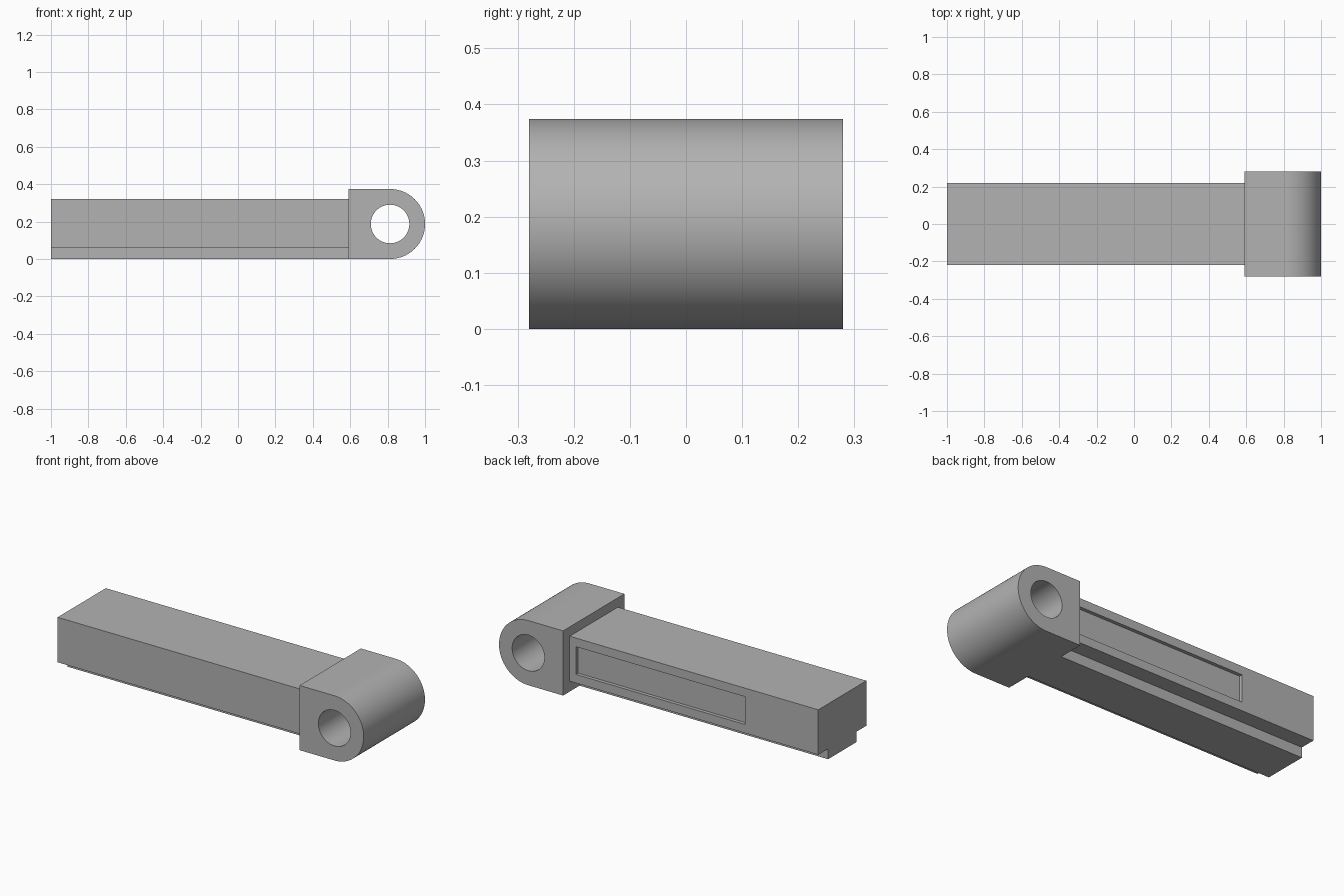
import bpy
import bmesh
from math import cos, sin, pi
from mathutils import Vector

cube = bpy.data.objects.get("Cube")
if cube:
    bpy.data.objects.remove(cube, do_unlink=True)

GREY = (0.45, 0.45, 0.45, 1)
metal = bpy.data.materials.new("plain grey")
metal.use_nodes = True
metal.diffuse_color = GREY
metal.node_tree.nodes["Principled BSDF"].inputs["Base Color"].default_value = GREY


def prism(name, points, sweep):
    """Closed profile swept along a vector."""
    bm = bmesh.new()
    face = bm.faces.new([bm.verts.new(p) for p in points])
    new = bmesh.ops.extrude_face_region(bm, geom=[face])["geom"]
    verts = [v for v in new if isinstance(v, bmesh.types.BMVert)]
    bmesh.ops.translate(bm, verts=verts, vec=Vector(sweep))
    bmesh.ops.recalc_face_normals(bm, faces=bm.faces)
    mesh = bpy.data.meshes.new(name)
    bm.to_mesh(mesh)
    bm.free()
    mesh.materials.append(metal)
    obj = bpy.data.objects.new(name, mesh)
    bpy.context.collection.objects.link(obj)
    return obj


def cut(obj, cutter):
    """Subtract the cutter, then remove it."""
    mod = obj.modifiers.new("cut", "BOOLEAN")
    mod.operation = "DIFFERENCE"
    mod.solver = "EXACT"
    mod.object = cutter
    bpy.context.view_layer.objects.active = obj
    bpy.ops.object.modifier_apply(modifier=mod.name)
    bpy.data.objects.remove(cutter, do_unlink=True)


def arc(radius, start, end, steps, y):
    """Arc around the pivot axis, in the xz plane."""
    angles = [start + (end - start) * i / steps for i in range(steps + 1)]
    return [(PIVOT_X + radius * cos(a), y, RADIUS + radius * sin(a)) for a in angles]


RADIUS = 0.187
PIVOT_X = 1 - RADIUS
JOINT_X = 0.59
HALF_W = 0.28

# Bar with a narrower guide rail beneath it
half = [(0.13, 0), (0.13, 0.06), (0.22, 0.06), (0.22, 0.32)]
section = half + [(-y, z) for y, z in reversed(half)]
bar = prism("bar", [(-1, y, z) for y, z in section], (1 + JOINT_X, 0, 0))

# Shallow rectangular recess on the back of the bar
recess = [(-0.53, 0.2, 0.11), (0.55, 0.2, 0.11), (0.55, 0.2, 0.27), (-0.53, 0.2, 0.27)]
cut(bar, prism("recess_cutter", recess, (0, 0.1, 0)))

# Rounded pivot block with a cross hole
outline = [(JOINT_X, -HALF_W, 0)] + arc(RADIUS, -pi / 2, pi / 2, 48, -HALF_W)
outline.append((JOINT_X, -HALF_W, 2 * RADIUS))
block = prism("pivot_block", outline, (0, 2 * HALF_W, 0))
hole = arc(0.103, 0, 2 * pi, 64, -HALF_W - 0.1)[:-1]
cut(block, prism("hole_cutter", hole, (0, 2 * HALF_W + 0.2, 0)))

bpy.ops.object.select_all(action="DESELECT")
block.select_set(True)
bpy.context.view_layer.objects.active = block
bpy.ops.object.shade_smooth_by_angle(angle=pi / 6)
